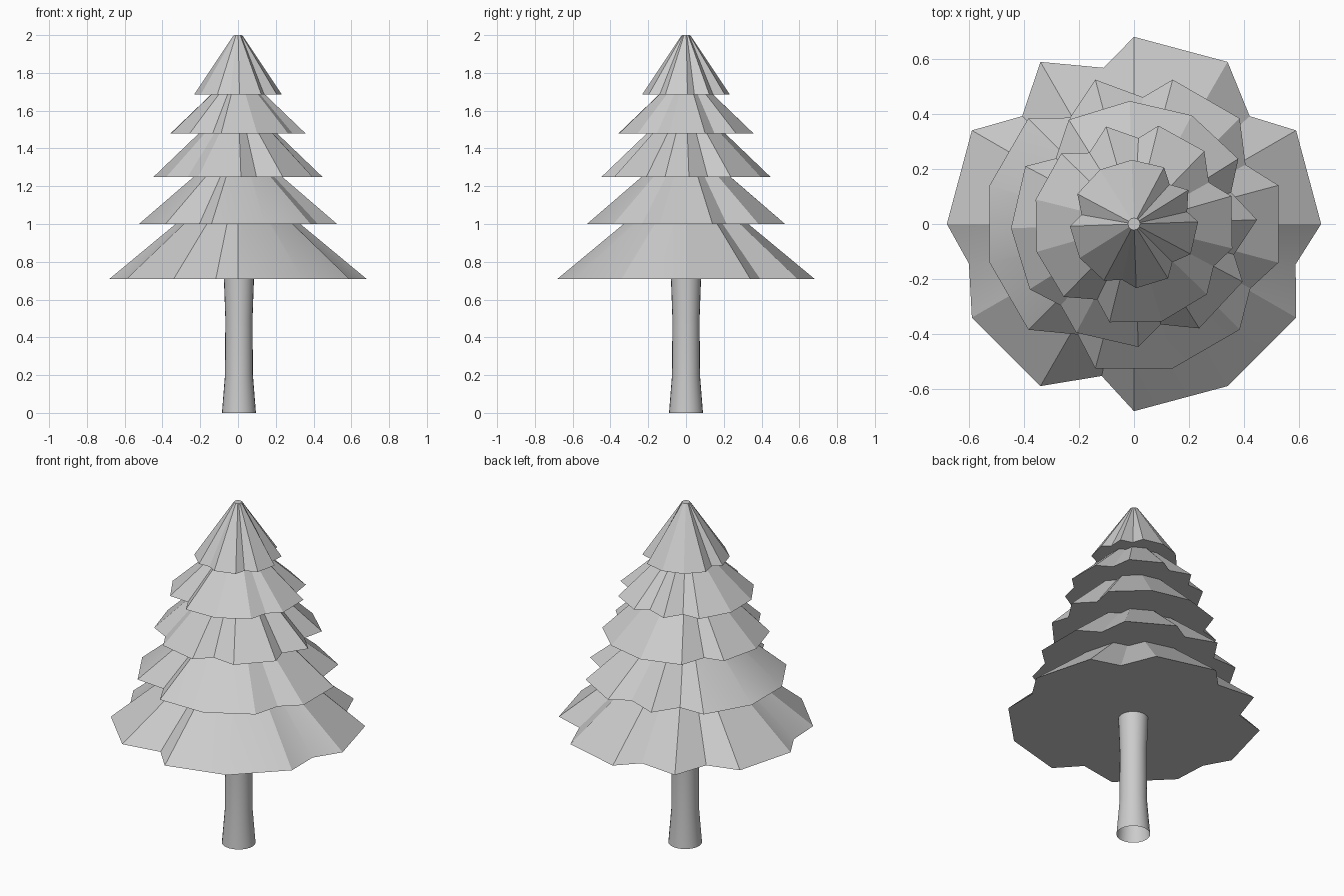
import bpy
import bmesh
from math import sin, cos, radians, pi

cube = bpy.data.objects.get("Cube")
if cube:
    bpy.data.objects.remove(cube, do_unlink=True)

GREY = (0.6, 0.6, 0.6, 1.0)
mat = bpy.data.materials.new("plain_grey")
mat.use_nodes = True
mat.diffuse_color = GREY
mat.node_tree.nodes["Principled BSDF"].inputs["Base Color"].default_value = GREY


def add_object(name, bm):
    bmesh.ops.recalc_face_normals(bm, faces=bm.faces)
    mesh = bpy.data.meshes.new(name)
    bm.to_mesh(mesh)
    bm.free()
    mesh.materials.append(mat)
    obj = bpy.data.objects.new(name, mesh)
    bpy.context.collection.objects.link(obj)
    bpy.ops.object.select_all(action="DESELECT")
    obj.select_set(True)
    bpy.context.view_layer.objects.active = obj
    bpy.ops.object.shade_smooth_by_angle(angle=radians(20))
    return obj


def ring(bm, polar, z, x=0.0):
    return [bm.verts.new((x + r * cos(a), r * sin(a), z)) for a, r in polar]


def bridge(bm, low, high):
    n = len(low)
    for i in range(n):
        j = (i + 1) % n
        bm.faces.new((low[i], low[j], high[j], high[i]))


# Shared branch outline: twelve points with notches cut between some of them
NOTCHES = [(28, 0.845), (86, 0.85), (121, 0.83), (243, 0.83), (331, 0.89)]


def outline(radius, turn, extra=()):
    points = [(15 + 30 * k, 1.0) for k in range(12)] + NOTCHES + list(extra)
    return [(radians(a + turn), r * radius) for a, r in sorted(points)]


def foliage_tier(name, radius, turn, z_low, z_high, tip, extra=()):
    bm = bmesh.new()
    edge = outline(radius, turn, extra)
    low = ring(bm, edge, z_low)
    high = ring(bm, [(a, tip) for a, _ in edge], z_high)
    bridge(bm, low, high)
    bm.faces.new(low)
    bm.faces.new(high)
    add_object(name, bm)


# Foliage, from the widest tier up to the tip
foliage_tier("foliage_bottom", 0.68, 15, 0.71, 1.22, 0.065, [(178.5, 0.907)])
foliage_tier("foliage_low", 0.543, 0, 1.0, 1.41, 0.05)
foliage_tier("foliage_middle", 0.447, -103, 1.25, 1.64, 0.04)
foliage_tier("foliage_high", 0.368, 1, 1.48, 1.79, 0.035)
foliage_tier("foliage_top", 0.233, 287, 1.685, 2.0, 0.022)

# Trunk: slightly flared tube, open at the ground
bm = bmesh.new()
SIDES = 24
rings = []
for z, r in [(0, 0.09), (0.2, 0.074), (0.5, 0.072), (0.72, 0.08)]:
    circle = [(2 * pi * k / SIDES, r) for k in range(SIDES)]
    rings.append(ring(bm, circle, z, 0.005))
for low, high in zip(rings, rings[1:]):
    bridge(bm, low, high)
add_object("trunk", bm)
